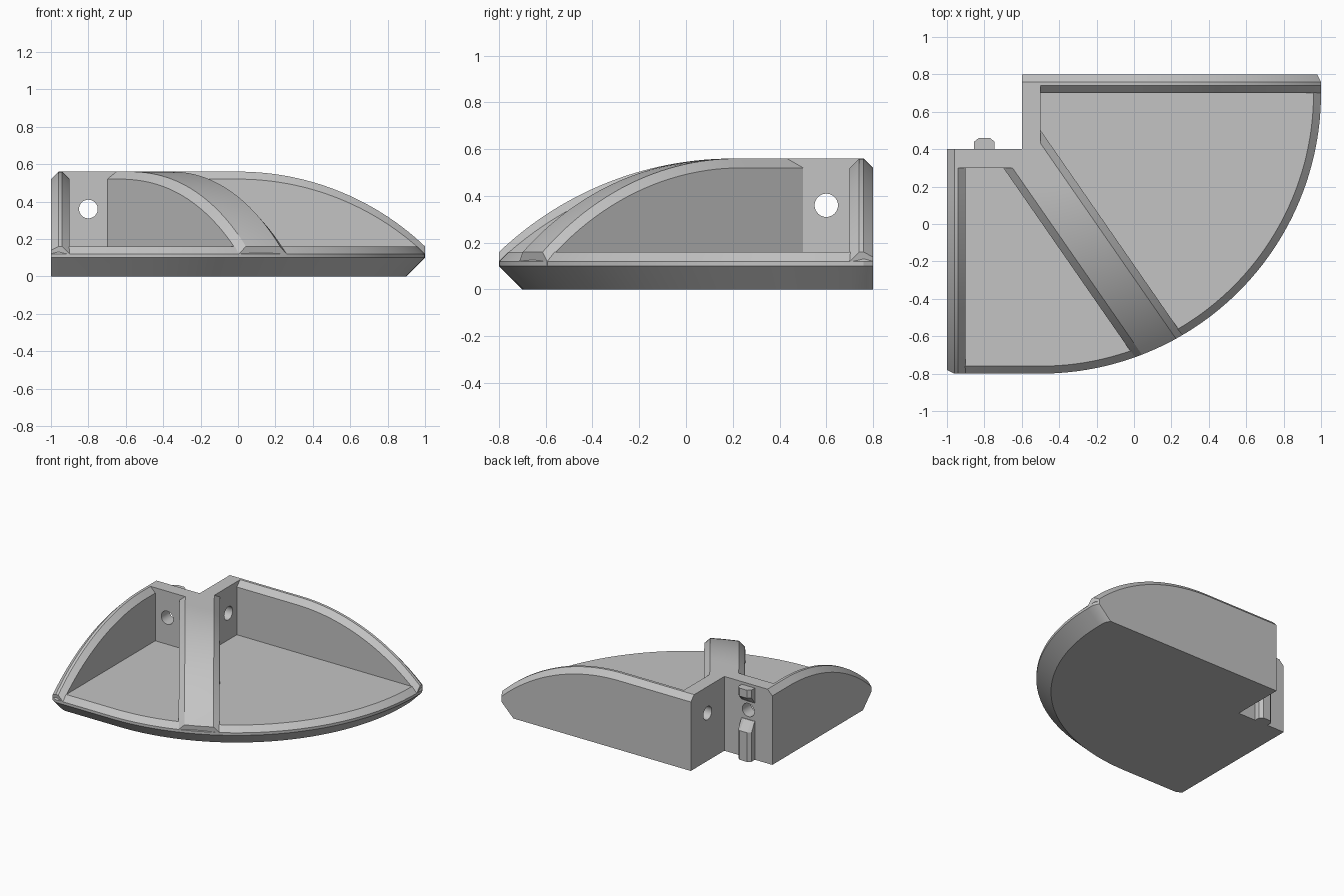
import bpy, bmesh, math
from mathutils import Vector

if "Cube" in bpy.data.objects:
    bpy.data.objects.remove(bpy.data.objects["Cube"], do_unlink=True)

GREY = (0.55, 0.55, 0.55, 1)
mat = bpy.data.materials.new("light grey")
mat.use_nodes = True
mat.diffuse_color = GREY
mat.node_tree.nodes["Principled BSDF"].inputs["Base Color"].default_value = GREY

CX, CY, R = -0.5, 0.7, 1.5      # centre and radius of the curved rim
TOP, BEVEL, STEPS = 0.56, 0.04, 32


def loft(name, rings):
    """Join equal rings of points into a capped solid."""
    bm = bmesh.new()
    loops = [[bm.verts.new(p) for p in ring] for ring in rings]
    n = len(loops[0])
    for a, b in zip(loops, loops[1:]):
        for i in range(n):
            j = (i + 1) % n
            bm.faces.new((a[i], a[j], b[j], b[i]))
    bm.faces.new(loops[0])
    bm.faces.new(loops[-1])
    bmesh.ops.recalc_face_normals(bm, faces=bm.faces)
    mesh = bpy.data.meshes.new(name)
    bm.to_mesh(mesh)
    bm.free()
    mesh.materials.append(mat)
    obj = bpy.data.objects.new(name, mesh)
    bpy.context.collection.objects.link(obj)
    return obj


def prism(name, outline, z0, z1):
    return loft(name, [[(x, y, z) for x, y in outline] for z in (z0, z1)])


def smooth(obj):
    bpy.ops.object.select_all(action='DESELECT')
    obj.select_set(True)
    bpy.context.view_layer.objects.active = obj
    bpy.ops.object.shade_smooth_by_angle(angle=math.radians(25))


def height(d):
    """Dome height at distance d from the centre."""
    r = 1.45
    return TOP if d <= 0.5 else TOP - r + math.sqrt(r * r - (d - 0.5) ** 2)


def back(d, off, z):
    return (CX + d, 0.8 - off, z)


def side(d, off, z):
    return (-1 + off, CY - d, z)


# Base plate: quarter round with chamfered underside and bevelled rim
def base_ring(d, z):
    pts = [side(d - 0.02, 0, z), side(d, BEVEL, z)]
    for i in range(49):
        a = -math.pi / 2 + math.pi / 2 * i / 48
        pts.append((CX + d * math.cos(a), CY + d * math.sin(a), z))
    pts += [back(d, BEVEL, z), back(d - 0.02, 0, z)]
    return pts + [(-0.6, 0.8, z), (-0.6, 0.4, z), (-1, 0.4, z)]


smooth(loft("base_plate", [base_ring(R - 0.1, 0), base_ring(R, 0.1),
                           base_ring(R, 0.12), base_ring(R - BEVEL, 0.16)]))


# Two straight walls with bevelled, arched tops
def wall(name, place, start):
    rings = []
    for d in [start] + [0.5 + i / STEPS for i in range(STEPS + 1)]:
        o = min(d, R - 0.02)
        rings.append([place(o, 0, 0.1), place(o, 0, height(o) - BEVEL),
                      place(d, 0.04, height(d)), place(d, 0.06, height(d)),
                      place(d, 0.1, height(d) - BEVEL), place(d, 0.1, 0.1)])
    smooth(loft(name, rings))


wall("back_wall", back, -0.1)
wall("side_wall", side, 0.3)

# Diagonal rib following the dome
U = Vector((0.57, -0.822)).normalized()
N = Vector((-U.y, U.x))
C = Vector((CX, CY))
LEFT, RIGHT = -0.403, -0.125
across = [(LEFT, None), (LEFT, BEVEL)]
across += [(LEFT + 0.04 + 0.198 * i / 6, 0) for i in range(7)]
across += [(RIGHT, BEVEL), (RIGHT, None)]
rings = []
for k in range(STEPS + 1):
    ring = []
    for n, drop in across:
        q = N * n - C
        t0 = (N.y * n - N.x * n - 1) / (U.x - U.y)
        t1 = -q.dot(U) + math.sqrt(R * R - q.dot(N) ** 2)
        p = N * n + U * (t0 + (t1 - t0) * k / STEPS)
        d = min((p - C).length if p.x > CX else CY - p.y, R)
        ring.append((p.x, p.y, 0.1 if drop is None else height(d) - drop))
    rings.append(ring)
smooth(loft("diagonal_rib", rings))

# Corner block with two bolt holes
block = prism("corner_block", [(-0.95, 0.3), (-0.5, 0.3), (-0.5, 0.75),
                               (-0.6, 0.75), (-0.6, 0.4), (-0.95, 0.4)], 0.05, TOP)
for loc, rot in (((-0.8, 0.35, 0.36), (math.pi / 2, 0, 0)),
                 ((-0.55, 0.6, 0.36), (0, math.pi / 2, 0))):
    bpy.ops.mesh.primitive_cylinder_add(vertices=32, radius=0.05, depth=0.14,
                                        location=loc, rotation=rot)
    cutter = bpy.context.object
    cutter.name = "hole_cutter"
    cutter.hide_render = True
    mod = block.modifiers.new("hole", 'BOOLEAN')
    mod.operation, mod.solver, mod.object = 'DIFFERENCE', 'EXACT', cutter
    bpy.context.view_layer.objects.active = block
    bpy.ops.object.modifier_apply(modifier=mod.name)
    bpy.data.objects.remove(cutter, do_unlink=True)
smooth(block)


# Locating key on the rear face, split around the bolt hole
def key_ring(z, depth):
    y = 0.4 + depth
    return [(-0.855, 0.39, z), (-0.855, y - depth / 3, z), (-0.83, y, z),
            (-0.77, y, z), (-0.745, y - depth / 3, z), (-0.745, 0.39, z)]


loft("lower_key", [key_ring(0, 0.06), key_ring(0.22, 0.06), key_ring(0.29, 0.005)])
loft("upper_key", [key_ring(0.43, 0.005), key_ring(0.48, 0.06), key_ring(0.54, 0.06)])
